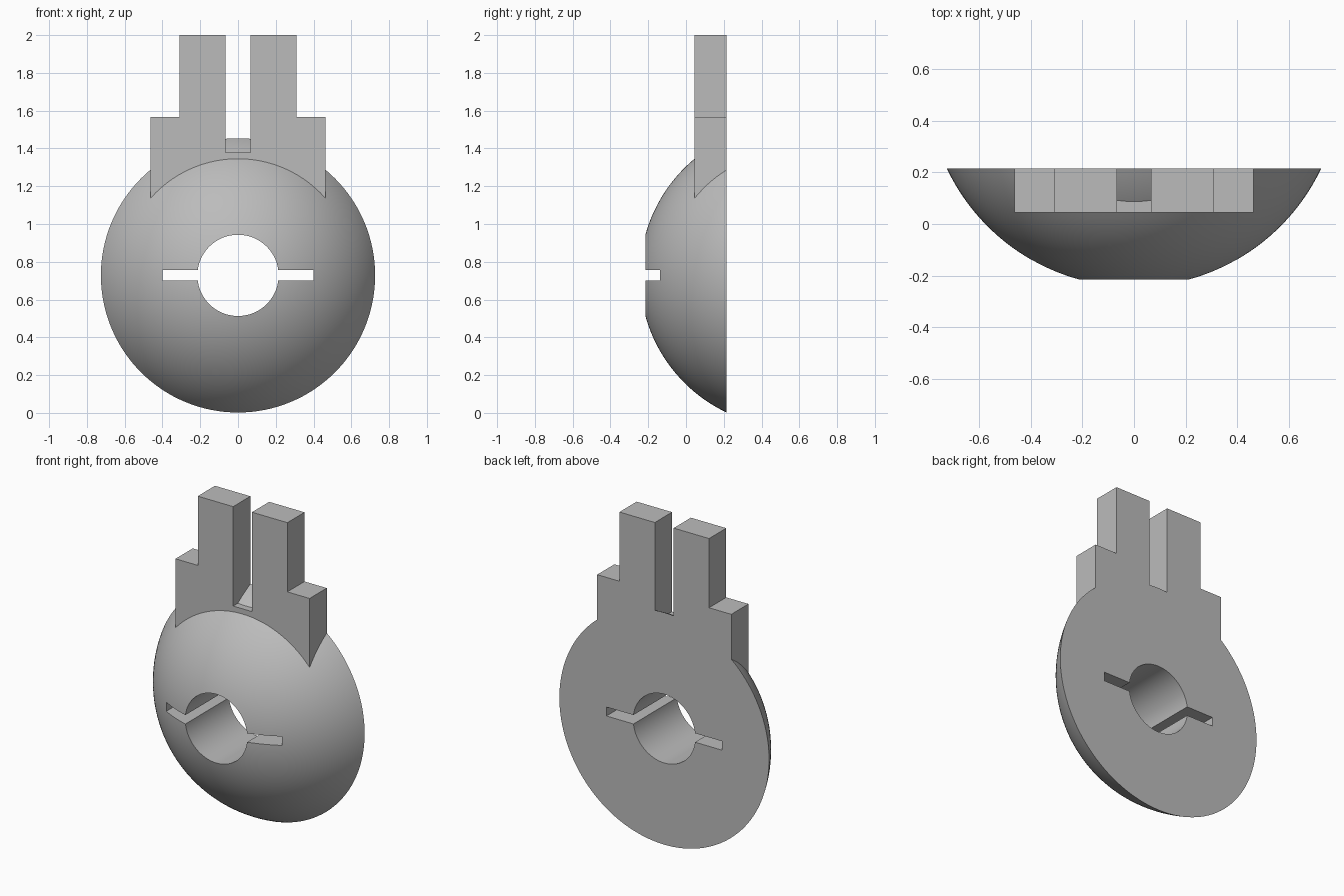
import bpy
import bmesh
import math
from mathutils import Vector

if "Cube" in bpy.data.objects:
    bpy.data.objects.remove(bpy.data.objects["Cube"])

FRONT, BACK = -0.215, 0.215      # depth of the whole piece
RIM, HOLE = 0.726, 0.215         # outer and bore radii
CENTRE = 0.728                   # height of the bore axis
TAB_FRONT = 0.045

grey = bpy.data.materials.new("plain grey")
grey.use_nodes = True
colour = (0.5, 0.5, 0.5, 1)
grey.diffuse_color = colour
grey.node_tree.nodes["Principled BSDF"].inputs["Base Color"].default_value = colour


def make_object(name, bm):
    bmesh.ops.recalc_face_normals(bm, faces=bm.faces[:])
    mesh = bpy.data.meshes.new(name)
    bm.to_mesh(mesh)
    bm.free()
    mesh.materials.append(grey)
    obj = bpy.data.objects.new(name, mesh)
    bpy.context.collection.objects.link(obj)
    return obj


def extrude_outline(name, outline, y0, y1):
    bm = bmesh.new()
    face = bm.faces.new([bm.verts.new((x, y0, z)) for x, z in outline])
    moved = bmesh.ops.extrude_face_region(bm, geom=[face])["geom"]
    verts = [v for v in moved if isinstance(v, bmesh.types.BMVert)]
    bmesh.ops.translate(bm, verts=verts, vec=(0, y1 - y0, 0))
    return make_object(name, bm)


def combine(target, other, operation):
    mod = target.modifiers.new(operation.lower(), 'BOOLEAN')
    mod.operation, mod.solver, mod.object = operation, 'EXACT', other
    bpy.context.view_layer.objects.active = target
    bpy.ops.object.modifier_apply(modifier=mod.name)
    bpy.data.objects.remove(other)


# Domed body with a straight bore: a spherical arc spun about the y axis
sphere_y = (RIM ** 2 - HOLE ** 2) / (4 * BACK)
radius = math.hypot(RIM, BACK - sphere_y)
a0 = math.asin(HOLE / radius)
a1 = math.asin(RIM / radius)
STEPS = 24
profile = [(HOLE, BACK)]
for i in range(STEPS + 1):
    a = a0 + (a1 - a0) * i / STEPS
    profile.append((radius * math.sin(a), sphere_y - radius * math.cos(a)))

bm = bmesh.new()
verts = [bm.verts.new((r, y, CENTRE)) for r, y in profile]
edges = [bm.edges.new((v, verts[i - 1])) for i, v in enumerate(verts)]
bmesh.ops.spin(bm, geom=verts + edges, cent=Vector((0, 0, CENTRE)),
               axis=Vector((0, 1, 0)), angle=math.tau, steps=128)
bmesh.ops.remove_doubles(bm, verts=bm.verts[:], dist=0.0005)
body = make_object("domed_body", bm)

# Stepped fork on top, mirrored from its +x half
half = [(0.464, 1.1), (0.464, 1.567), (0.31, 1.567), (0.31, 2.0),
        (0.065, 2.0), (0.065, 1.378)]
outline = half + [(-x, z) for x, z in reversed(half)]
combine(body, extrude_outline("fork", outline, TAB_FRONT, BACK), 'UNION')

# Narrow slot across the bore
w, h = 0.4, 0.028
slot = [(-w, CENTRE - h), (w, CENTRE - h), (w, CENTRE + h), (-w, CENTRE + h)]
combine(body, extrude_outline("slot", slot, FRONT - 0.1, BACK + 0.1), 'DIFFERENCE')

# Smooth dome and bore, crisp edges
bpy.ops.object.select_all(action='DESELECT')
body.select_set(True)
bpy.context.view_layer.objects.active = body
bpy.ops.object.shade_smooth_by_angle(angle=math.radians(25))
